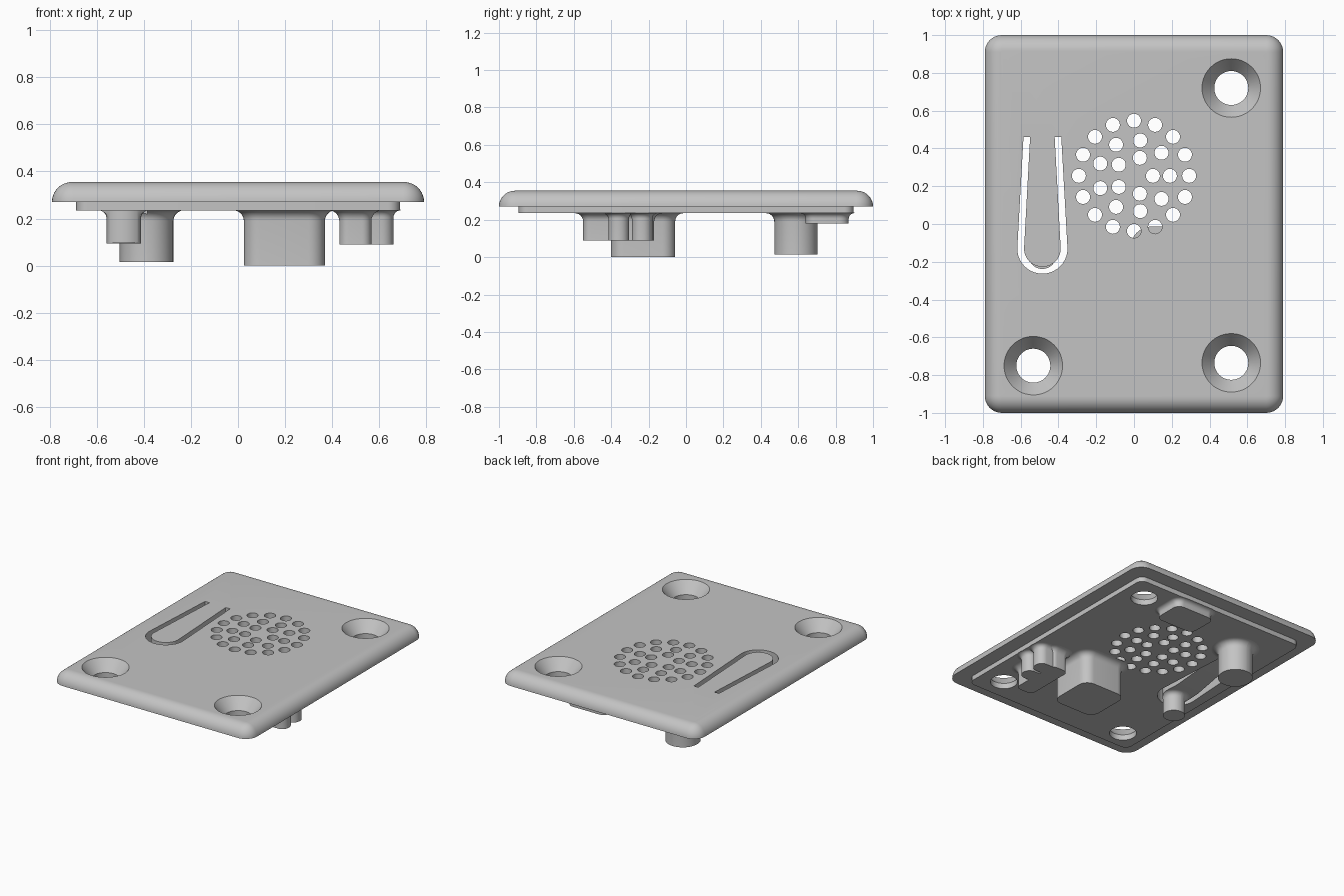
import bpy, bmesh, math

cube = bpy.data.objects.get("Cube")
if cube:
    bpy.data.objects.remove(cube, do_unlink=True)

grey = bpy.data.materials.new("light_grey")
grey.use_nodes = True
colour = (0.55, 0.55, 0.55, 1)
grey.diffuse_color = colour
grey.node_tree.nodes["Principled BSDF"].inputs["Base Color"].default_value = colour

TOP, LIP, BASE = 0.355, 0.27, 0.235


def loft(bm, rings):
    """Closed solid through rings of equal point count."""
    rows = [[bm.verts.new(p) for p in ring] for ring in rings]
    n = len(rows[0])
    for a, b in zip(rows, rows[1:]):
        for i in range(n):
            j = (i + 1) % n
            bm.faces.new((a[i], a[j], b[j], b[i]))
    bm.faces.new(rows[0][::-1])
    bm.faces.new(rows[-1])


def finish(bm, name):
    bmesh.ops.recalc_face_normals(bm, faces=bm.faces)
    mesh = bpy.data.meshes.new(name)
    bm.to_mesh(mesh)
    bm.free()
    mesh.materials.append(grey)
    obj = bpy.data.objects.new(name, mesh)
    bpy.context.collection.objects.link(obj)
    return obj


def solid(name, rings):
    bm = bmesh.new()
    loft(bm, rings)
    return finish(bm, name)


def round_rect(cx, cy, hx, hy, r, z, steps=8):
    pts = []
    for k, (sx, sy) in enumerate(((1, 1), (-1, 1), (-1, -1), (1, -1))):
        for i in range(steps + 1):
            a = math.pi / 2 * (k + i / steps)
            pts.append((cx + sx * (hx - r) + r * math.cos(a),
                        cy + sy * (hy - r) + r * math.sin(a), z))
    return pts


def circle(cx, cy, r, z, n=32):
    return [(cx + r * math.cos(math.tau * i / n),
             cy + r * math.sin(math.tau * i / n), z) for i in range(n)]


def post(name, cx, cy, hx, hy, r, bottom, flare=0.045):
    """Post hanging under the plate, with a concave fillet at its root."""
    rings = [round_rect(cx, cy, hx, hy, r, bottom)]
    for i in range(7):
        a = math.pi / 2 * i / 6
        d = flare * (1 - math.cos(a))
        rings.append(round_rect(cx, cy, hx + d, hy + d, r + d,
                                BASE - flare * (1 - math.sin(a))))
    rings.append(round_rect(cx, cy, hx + flare, hy + flare, r + flare, BASE + 0.003))
    return solid(name, rings)


def cut(obj, cutters):
    for c in cutters:
        mod = obj.modifiers.new("cut", "BOOLEAN")
        mod.operation, mod.solver, mod.object = "DIFFERENCE", "EXACT", c
    bpy.context.view_layer.update()
    deps = bpy.context.evaluated_depsgraph_get()
    mesh = bpy.data.meshes.new_from_object(obj.evaluated_get(deps))
    obj.modifiers.clear()
    obj.data = mesh


# Cover plate: stepped underside and rounded upper rim
rings = [round_rect(0, 0, 0.687, 0.895, 0.05, z) for z in (BASE, LIP)]
for i in range(11):
    a = math.pi / 2 * i / 10
    d = 0.085 * (1 - math.cos(a))
    rings.append(round_rect(0, 0, 0.79 - d, 1 - d, 0.09 - d,
                            LIP + (TOP - LIP) * math.sin(a)))
plate = solid("cover_plate", rings)

# Speaker grille and countersunk screw hole cutters
bm = bmesh.new()
for count, radius in ((16, 0.292), (9, 0.19), (5, 0.1)):
    for i in range(count):
        a = math.tau * i / count
        x, y = radius * math.cos(a), 0.255 + radius * math.sin(a)
        loft(bm, [circle(x, y, 0.037, z, 24) for z in (0.1, 0.5)])
for x, y in ((0.515, 0.72), (0.515, -0.735), (-0.533, -0.75)):
    loft(bm, [circle(x, y, r, z, 48) for r, z in
              ((0.09, 0.1), (0.09, 0.275), (0.155, TOP), (0.155, 0.5))])
hole_cutter = finish(bm, "hole_cutter")

# U-shaped slot around the spring button
BX, BY = -0.485, -0.13


def u_path(r, half_top):
    arc = [(BX + r * math.cos(a), BY + r * math.sin(a))
           for a in (math.pi * (1 + i / 20) for i in range(21))]
    return [(BX - half_top, 0.46)] + arc + [(BX + half_top, 0.46)]


outline = u_path(0.133, 0.1) + u_path(0.097, 0.065)[::-1]
slot_cutter = solid("slot_cutter", [[(x, y, z) for x, y in outline] for z in (0.1, 0.5)])

# Wedge that thins the spring tongue toward its hinge
wedge_cutter = solid("wedge_cutter", [
    [(BX - w, y, 0.2), (BX + w, y, 0.2), (BX + w, y, z), (BX - w, y, z)]
    for y, w, z in ((-0.02, 0.11, BASE), (0.44, 0.083, 0.3))])
cut(plate, [hole_cutter, slot_cutter, wedge_cutter])

# Posts and blocks on the underside
button_post = post("button_post", BX, -0.165, 0.073, 0.073, 0.072, 0.095, 0.035)
round_post = post("round_post", -0.388, 0.588, 0.114, 0.116, 0.113, 0.015)
parts = [
    plate, button_post, round_post,
    post("large_block", 0.197, -0.23, 0.172, 0.172, 0.07, 0.0),
    post("low_pad", 0.19, 0.755, 0.155, 0.115, 0.05, 0.18, 0.03),
    post("scalloped_block", 0.498, -0.36, 0.068, 0.19, 0.04, 0.09),
]
for i, y in enumerate((-0.36, -0.235)):
    parts.append(post(f"scallop_{i + 1}", 0.57, y, 0.09, 0.055, 0.052, 0.09, 0.03))
for p in (button_post, round_post):
    cut(p, [slot_cutter])

for c in (hole_cutter, slot_cutter, wedge_cutter):
    bpy.data.objects.remove(c, do_unlink=True)

# Smooth curved walls, keep the edges crisp
for p in parts:
    bpy.ops.object.select_all(action="DESELECT")
    p.select_set(True)
    bpy.context.view_layer.objects.active = p
    bpy.ops.object.shade_smooth_by_angle(angle=math.radians(30))
